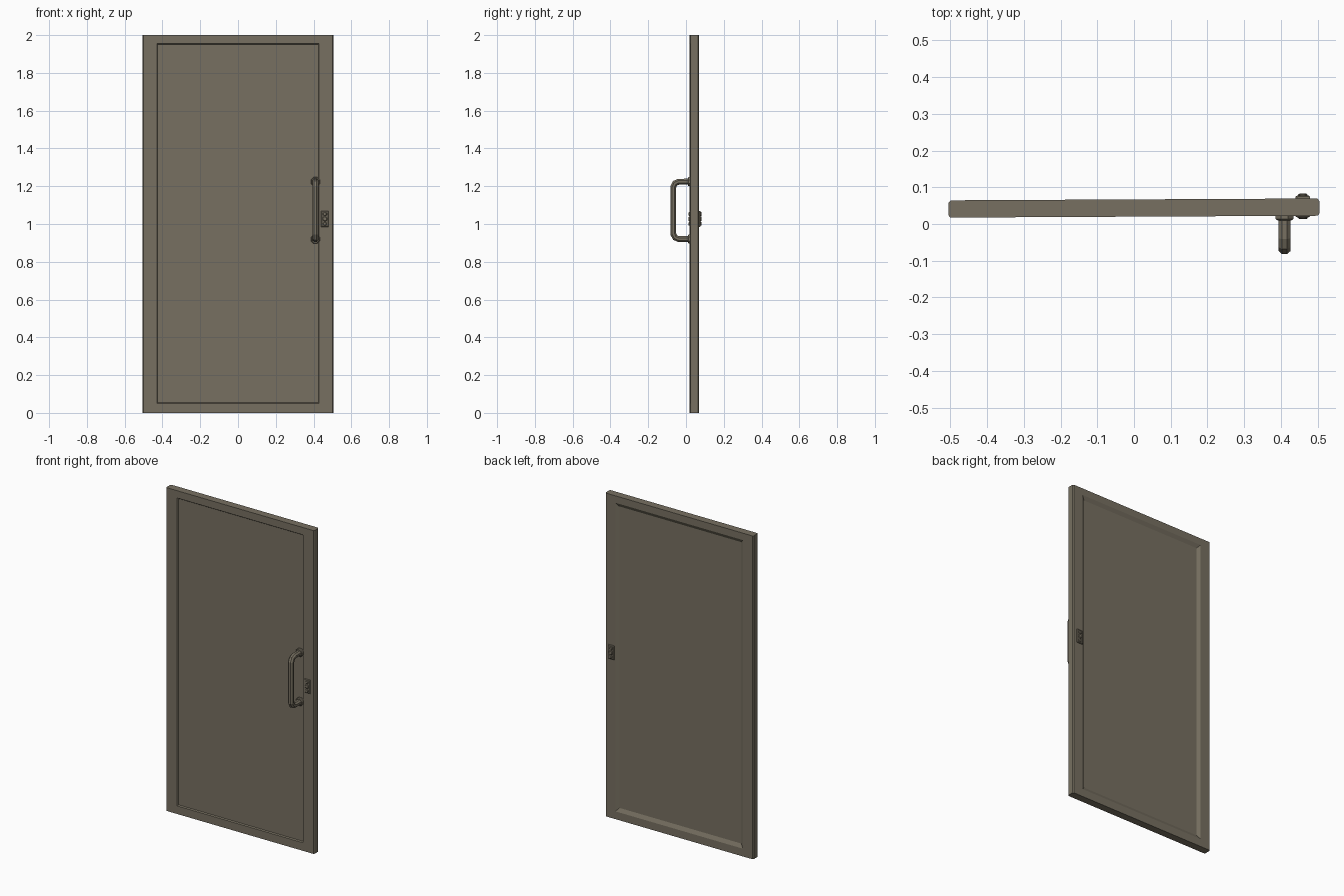
import bpy, bmesh, math
from mathutils import Vector

if "Cube" in bpy.data.objects:
    bpy.data.objects.remove(bpy.data.objects["Cube"])

mat = bpy.data.materials.new("dull_olive_brown")
mat.diffuse_color = (0.185, 0.163, 0.120, 1)
mat.use_nodes = True
mat.node_tree.nodes["Principled BSDF"].inputs["Base Color"].default_value = mat.diffuse_color


def skew(x):
    # the door leaf sits at a very slight angle
    return 0.005 * x


def finish(name, bm):
    bmesh.ops.recalc_face_normals(bm, faces=bm.faces)
    me = bpy.data.meshes.new(name)
    bm.to_mesh(me)
    bm.free()
    me.materials.append(mat)
    ob = bpy.data.objects.new(name, me)
    bpy.context.collection.objects.link(ob)
    return ob


def loft(name, rings):
    """Join rings of points and cap both ends."""
    bm = bmesh.new()
    loops = [[bm.verts.new(p) for p in r] for r in rings]
    n = len(loops[0])
    for a, b in zip(loops, loops[1:]):
        for i in range(n):
            j = (i + 1) % n
            bm.faces.new((a[i], a[j], b[j], b[i]))
    bm.faces.new(loops[0])
    bm.faces.new(loops[-1])
    return finish(name, bm)


def rect(x0, x1, z0, z1, y):
    return [(x, y + skew(x), z) for x, z in ((x0, z0), (x1, z0), (x1, z1), (x0, z1))]


def disc(x, y, z, r, n=8):
    return [(x + r * math.cos(math.tau * (i + .5) / n), y,
             z + r * math.sin(math.tau * (i + .5) / n)) for i in range(n)]


# Door leaf: front recess, rim, outer edge, back rim, sloped back recess
loft("door_leaf", [
    rect(-0.425, 0.425, 0.055, 1.95, 0.027),
    rect(-0.43, 0.43, 0.05, 1.955, 0.020),
    rect(-0.501, 0.501, 0.0, 2.0, 0.020),
    rect(-0.505, 0.505, 0.0, 2.0, 0.026),
    rect(-0.505, 0.505, 0.0, 2.0, 0.060),
    rect(-0.499, 0.499, 0.0, 2.0, 0.067),
    rect(-0.435, 0.435, 0.048, 1.957, 0.067),
    rect(-0.415, 0.415, 0.07, 1.935, 0.055)])

# Pull handle: faceted tube swept along a chamfered U path
HX = 0.41
path = [Vector((0, y, z)) for y, z in (
    (0.024, 1.224), (-0.038, 1.224), (-0.058, 1.216), (-0.067, 1.197),
    (-0.067, 0.947), (-0.058, 0.928), (-0.038, 0.920), (0.024, 0.920))]
side = Vector((1, 0, 0))
rings = []
for i, p in enumerate(path):
    d1 = (p - path[max(i - 1, 0)]).normalized()
    d2 = (path[min(i + 1, len(path) - 1)] - p).normalized()
    t = (d1 + d2).normalized()
    up = t.cross(side)
    rings.append([p + Vector((HX, 0, 0)) + side * 0.018 * math.cos(a) + up * 0.017 * math.sin(a)
                  for a in (math.tau * (k + .5) / 8 for k in range(8))])
loft("pull_handle", rings)

# Round mounting collars at both ends of the handle
for label, z in (("upper", 1.224), ("lower", 0.920)):
    loft(label + "_handle_collar", [disc(HX, 0.024, z, 0.026),
                                    disc(HX, 0.014, z, 0.026),
                                    disc(HX, 0.010, z, 0.021)])

# Lock plate with small studs on each face
LX = 0.46
for label, base, s in (("front", 0.022, -1), ("back", 0.069, 1)):
    loft(label + "_lock_plate", [rect(LX - 0.02, LX + 0.02, 0.985, 1.07, base - s * 0.003),
                                 rect(LX - 0.02, LX + 0.02, 0.985, 1.07, base + s * 0.003),
                                 rect(LX - 0.016, LX + 0.016, 0.989, 1.066, base + s * 0.006)])
    for i, (z, r) in enumerate(((1.053, 0.011), (1.027, 0.014), (1.001, 0.010))):
        h = 0.014 if s > 0 else 0.009
        loft(f"{label}_lock_stud_{i}", [disc(LX, base, z, r),
                                        disc(LX, base + s * (h - 0.003), z, r),
                                        disc(LX, base + s * h, z, r * 0.7)])
